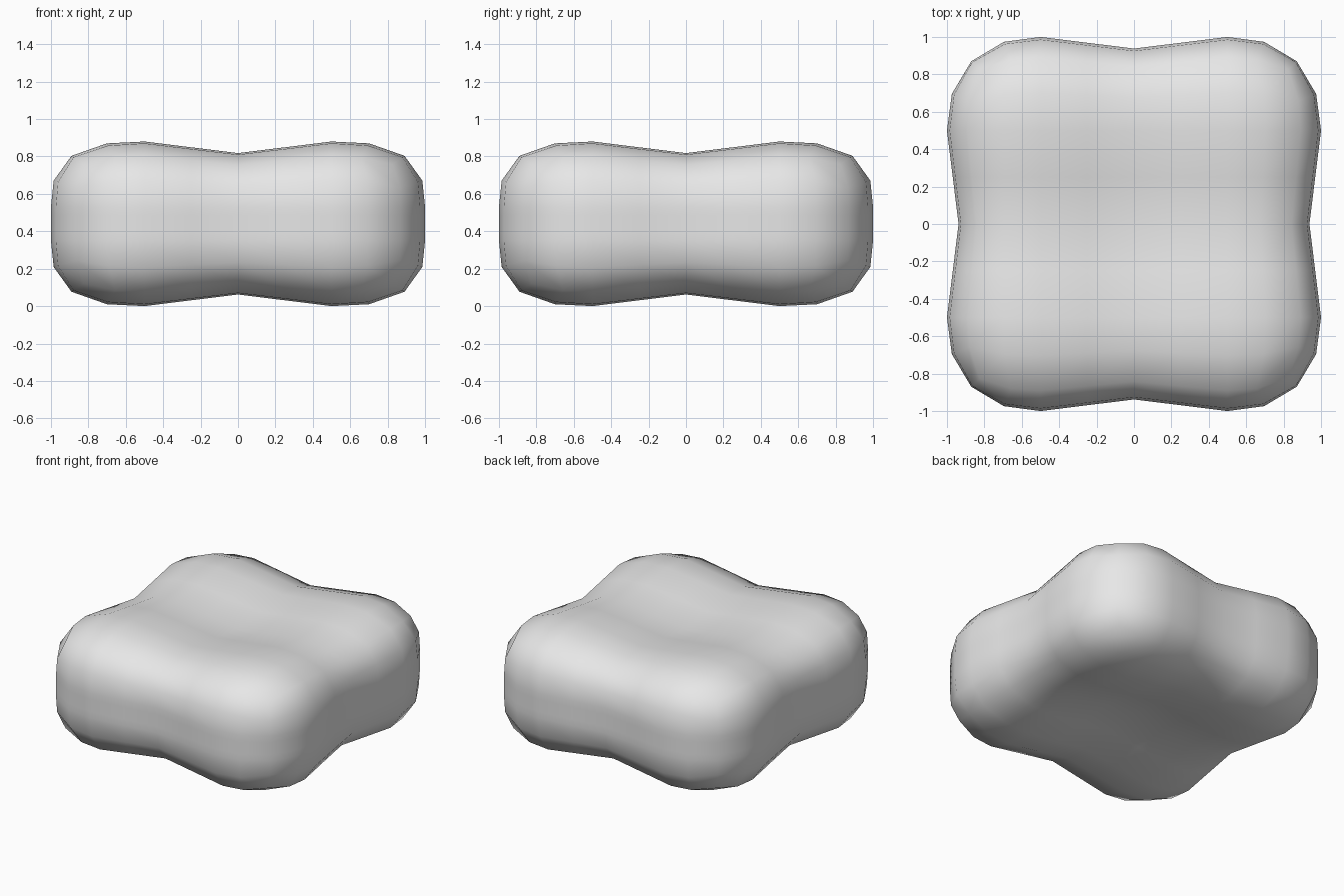
import bpy, bmesh, math
from mathutils import Vector

if "Cube" in bpy.data.objects:
    bpy.data.objects.remove(bpy.data.objects["Cube"], do_unlink=True)

CORE = Vector((0.5, 0.5, 0.09))     # flat middle, half size
ROUND = Vector((0.5, 0.5, 0.35))    # radii of the rounded rim
PINCH = 0.062                       # depth of the grooves across the middle


def cushion_point(s):
    """Map a point of the cube surface to the pinched, rounded slab."""
    sign = [math.copysign(1, c) for c in s]
    core = [min(abs(c) * 2, 1) for c in s]
    d = [math.tan(math.pi / 4 * max(abs(c) * 2 - 1, 0)) for c in s]
    # Fuller than circular rounding, fuller still towards top and bottom
    side = (d[0] ** 2.3 + d[1] ** 2.3) ** (1 / 2.3)
    length = (side ** 2.8 + d[2] ** 2.8) ** (1 / 2.8)
    groove = PINCH * (2 - core[0] - core[1])
    return Vector([sign[i] * (core[i] * CORE[i] + d[i] / length * (ROUND[i] - groove))
                   for i in range(3)])


# Cushion body
bm = bmesh.new()
bmesh.ops.create_cube(bm, size=2)
bmesh.ops.subdivide_edges(bm, edges=bm.edges[:], cuts=7, use_grid_fill=True)
for v in bm.verts:
    v.co = cushion_point(v.co) + Vector((0, 0, CORE.z + ROUND.z))
bmesh.ops.recalc_face_normals(bm, faces=bm.faces[:])
for f in bm.faces:
    f.smooth = True
mesh = bpy.data.meshes.new("cushion")
bm.to_mesh(mesh)
bm.free()
cushion = bpy.data.objects.new("cushion", mesh)
bpy.context.collection.objects.link(cushion)

# Plain grey surface
grey = bpy.data.materials.new("light grey")
grey.use_nodes = True
grey.diffuse_color = (0.8, 0.8, 0.8, 1)
grey.node_tree.nodes["Principled BSDF"].inputs["Base Color"].default_value = (0.8, 0.8, 0.8, 1)
mesh.materials.append(grey)
